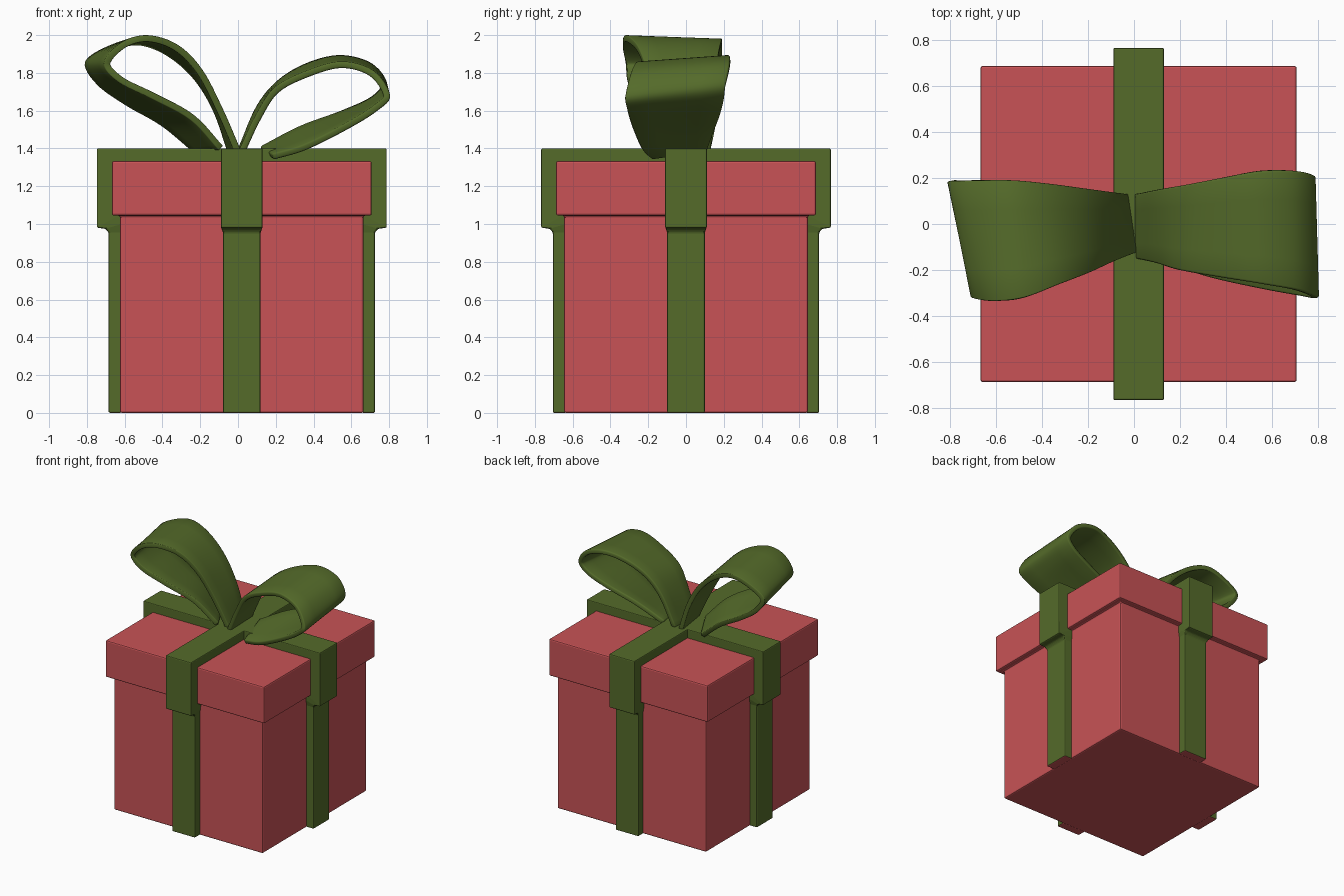
import bpy, bmesh
from mathutils import Vector

if "Cube" in bpy.data.objects:
    bpy.data.objects.remove(bpy.data.objects["Cube"])

CX = 0.02  # box centre in x


def material(name, rgb):
    m = bpy.data.materials.new(name)
    m.diffuse_color = (*rgb, 1)
    m.use_nodes = True
    m.node_tree.nodes["Principled BSDF"].inputs["Base Color"].default_value = m.diffuse_color
    return m


RED = material("red_paper", (0.58, 0.086, 0.093))
GREEN = material("green_ribbon", (0.09, 0.147, 0.023))


def finish(name, bm, mats, bevel, smooth=False, thickness=0):
    bmesh.ops.recalc_face_normals(bm, faces=bm.faces)
    me = bpy.data.meshes.new(name)
    bm.to_mesh(me)
    bm.free()
    ob = bpy.data.objects.new(name, me)
    bpy.context.collection.objects.link(ob)
    for m in mats:
        me.materials.append(m)
    if thickness:
        s = ob.modifiers.new("thickness", 'SOLIDIFY')
        s.thickness, s.offset = thickness, -1
    b = ob.modifiers.new("soft_edges", 'BEVEL')
    b.width, b.segments, b.limit_method = bevel, 2, 'ANGLE'
    if smooth:
        bpy.context.view_layer.objects.active = ob
        ob.select_set(True)
        bpy.ops.object.shade_smooth_by_angle(angle=0.7)
        ob.select_set(False)
    return ob


# Box and lid: square rings (half size, height) lofted into one shell
bm = bmesh.new()
rings = []
for h, z in [(0.645, 0), (0.645, 1.045), (0.688, 1.045), (0.688, 1.333)]:
    rings.append([bm.verts.new((CX + sx * h, sy * h, z))
                  for sx, sy in [(-1, -1), (1, -1), (1, 1), (-1, 1)]])
for a, b in zip(rings, rings[1:]):
    for i in range(4):
        j = (i + 1) % 4
        bm.faces.new((a[i], a[j], b[j], b[i]))
bm.faces.new(rings[0])
bm.faces.new(rings[-1])
finish("gift_box", bm, [RED], 0.01)


# Wrapped ribbons: a band over the lid and down two sides
def wrap_ribbon(name, along_x):
    # outer reach, outer z, inner reach, inner z, half width
    half = [(0.705, 0, 0.635, 0, 0.10), (0.705, 0.955, 0.635, 0.955, 0.10),
            (0.722, 0.975, 0.635, 1.0, 0.108), (0.767, 0.98, 0.635, 1.055, 0.11),
            (0.767, 1.40, 0.678, 1.323, 0.11)]
    prof = [(-a, z, -b, w, h) for a, z, b, w, h in half] + half[::-1]
    bm = bmesh.new()
    rows = []
    for ro, zo, ri, zi, w in prof:
        pts = [(ro, -w, zo), (ro, w, zo), (ri, w, zi), (ri, -w, zi)]
        rows.append([bm.verts.new((CX + r, s, z) if along_x else (CX + s, r, z))
                     for r, s, z in pts])
    for a, b in zip(rows, rows[1:]):
        for i in range(4):
            j = (i + 1) % 4
            bm.faces.new((a[i], a[j], b[j], b[i]))
    for end in (rows[0], rows[-1]):  # undersides are the colour of the box
        bm.faces.new(end).material_index = 1
    finish(name, bm, [GREEN, RED], 0.008)


wrap_ribbon("ribbon_side_to_side", True)
wrap_ribbon("ribbon_front_to_back", False)


# Bow loops: smooth strips between a front edge curve and a back edge curve
def smooth_path(pts, steps=6):
    p = [Vector(v) for v in pts]
    p = [2 * p[0] - p[1]] + p + [2 * p[-1] - p[-2]]
    out = []
    for a, b, c, d in zip(p, p[1:], p[2:], p[3:]):
        for k in range(steps):
            t = k / steps
            out.append(0.5 * (2 * b + (c - a) * t + (2 * a - 5 * b + 4 * c - d) * t ** 2
                              + (3 * b - a - 3 * c + d) * t ** 3))
    return out + [p[-2]]


def bow_loop(name, front, back):
    bm = bmesh.new()
    rows = []
    for f, b in zip(smooth_path(front), smooth_path(back)):
        rows.append([bm.verts.new(f.lerp(b, k / 4)) for k in range(5)])
    for a, b in zip(rows, rows[1:]):
        for k in range(4):
            bm.faces.new((a[k], a[k + 1], b[k + 1], b[k]))
    bmesh.ops.recalc_face_normals(bm, faces=bm.faces)
    # the crown of the loop must face up so that thickness grows inward
    bm.faces.ensure_lookup_table()
    top = max(bm.faces, key=lambda q: q.calc_center_median().z)
    inward = 0.035 if top.normal.z > 0 else -0.035
    finish(name, bm, [GREEN], 0.009, True, inward)


bow_loop("bow_loop_left",
         [(0.02, -.12, 1.38), (-.08, -.16, 1.61), (-.19, -.21, 1.82), (-.32, -.26, 1.95),
          (-.48, -.32, 2.0), (-.62, -.335, 1.96), (-.71, -.32, 1.85), (-.63, -.31, 1.75),
          (-.45, -.27, 1.66), (-.25, -.20, 1.55), (-.10, -.14, 1.39)],
         [(-.02, .13, 1.38), (-.10, .14, 1.61), (-.21, .155, 1.79), (-.36, .175, 1.92),
          (-.52, .19, 1.98), (-.67, .19, 1.95), (-.81, .185, 1.86), (-.75, .18, 1.74),
          (-.60, .17, 1.63), (-.41, .15, 1.52), (-.24, .12, 1.38)])
bow_loop("bow_loop_right",
         [(0.0, -.15, 1.38), (.09, -.17, 1.57), (.19, -.20, 1.72), (.36, -.23, 1.81),
          (.55, -.26, 1.86), (.72, -.29, 1.81), (.805, -.32, 1.68), (.74, -.31, 1.60),
          (.58, -.28, 1.50), (.36, -.23, 1.39), (.19, -.18, 1.34)],
         [(0.0, .13, 1.40), (.10, .15, 1.63), (.22, .17, 1.77), (.38, .20, 1.86),
          (.55, .23, 1.895), (.71, .23, 1.85), (.79, .21, 1.74), (.73, .20, 1.65),
          (.56, .18, 1.57), (.34, .15, 1.49), (.13, .11, 1.38)])
